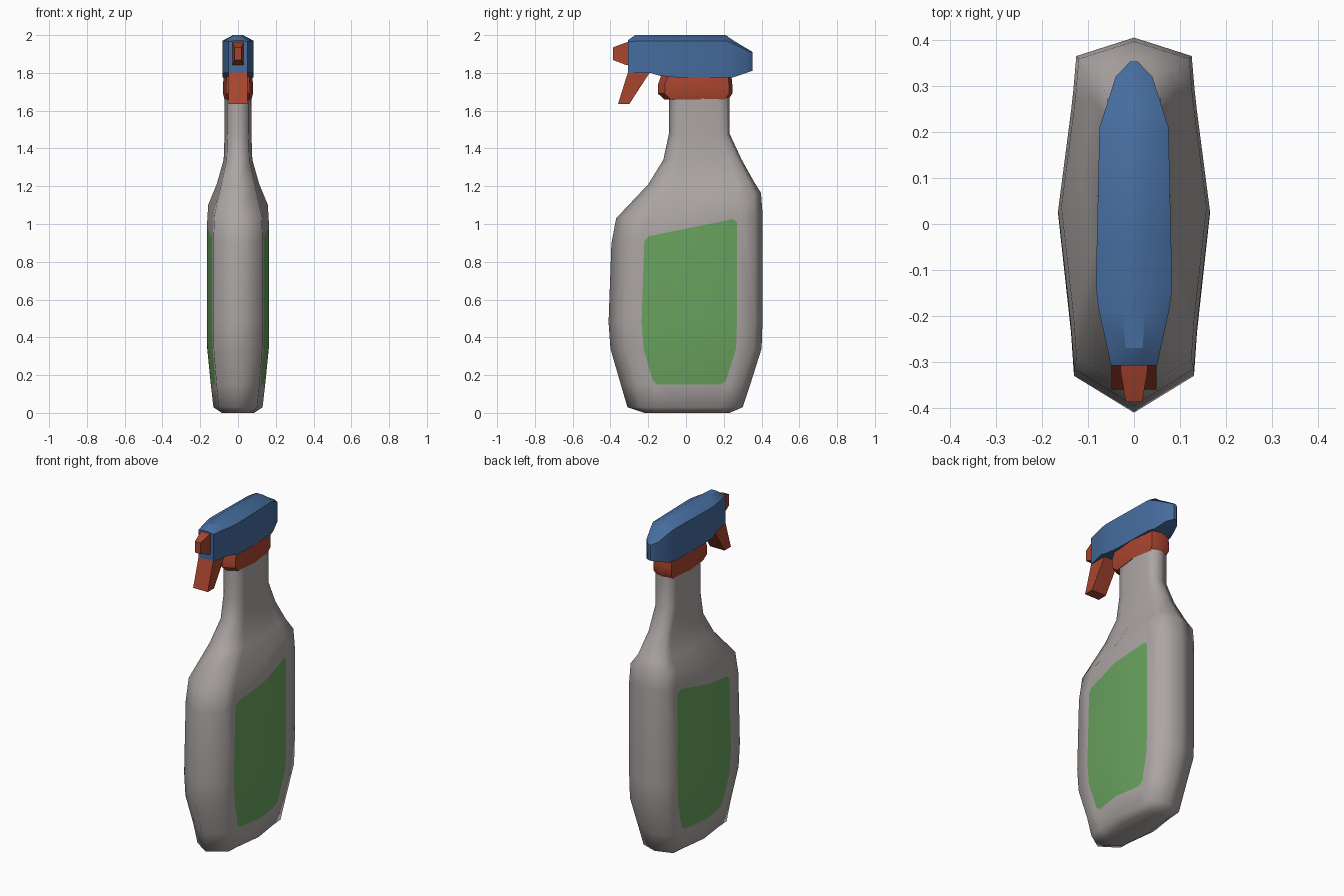
import bpy, bmesh, math

if "Cube" in bpy.data.objects:
    bpy.data.objects.remove(bpy.data.objects["Cube"])


def material(name, rgb):
    m = bpy.data.materials.new(name)
    m.diffuse_color = (*rgb, 1)
    m.use_nodes = True
    m.node_tree.nodes["Principled BSDF"].inputs["Base Color"].default_value = m.diffuse_color
    return m


GREY = material("grey plastic", (0.41, 0.38, 0.37))
GREEN = material("green label", (0.14, 0.36, 0.11))
BLUE = material("blue plastic", (0.06, 0.15, 0.34))
RED = material("red plastic", (0.40, 0.06, 0.028))


def finish(bm, name, mats, angle):
    bmesh.ops.recalc_face_normals(bm, faces=bm.faces[:])
    me = bpy.data.meshes.new(name)
    bm.to_mesh(me)
    bm.free()
    ob = bpy.data.objects.new(name, me)
    bpy.context.collection.objects.link(ob)
    for m in mats:
        me.materials.append(m)
    bpy.ops.object.select_all(action='DESELECT')
    ob.select_set(True)
    bpy.context.view_layer.objects.active = ob
    bpy.ops.object.shade_smooth_by_angle(angle=math.radians(angle))
    return ob


def loft(rings):
    """Skin a list of closed rings and cap both ends."""
    bm = bmesh.new()
    vs = [[bm.verts.new(p) for p in r] for r in rings]
    n = len(rings[0])
    grid = {}
    for i in range(len(vs) - 1):
        for j in range(n):
            k = (j + 1) % n
            grid[i, j] = bm.faces.new((vs[i][j], vs[i][k], vs[i + 1][k], vs[i + 1][j]))
    bm.faces.new(vs[0])
    bm.faces.new(vs[-1])
    return bm, vs, grid


def bottle_ring(yf, zf, yb, zb, w, s):
    """Flattened twelve-sided section; s scales the corner offsets."""
    length = yb - yf
    half = [(0, yf), (0.79 * w, yf + 0.08 * s), (0.83 * w, yf + 0.175 * s),
            (w, yf + 0.53 * length), (0.81 * w, yb - 0.135 * s),
            (0.76 * w, yb - 0.04 * s), (0, yb)]
    pts = half + [(-x, y) for x, y in half[5:0:-1]]
    return [(x, y, zf + (zb - zf) * (y - yf) / length) for x, y in pts]


# Bottle body: front y, front z, back y, back z, half width, corner scale
body = [(-0.22, 0.0, 0.23, 0.0, 0.085, 0.6),
        (-0.31, 0.03, 0.30, 0.03, 0.13, 0.85),
        (-0.345, 0.15, 0.34, 0.15, 0.144, 1),
        (-0.40, 0.34, 0.40, 0.34, 0.163, 1),
        (-0.41, 0.48, 0.405, 0.48, 0.165, 1),
        (-0.395, 0.895, 0.405, 1.058, 0.165, 1),
        (-0.37, 1.03, 0.397, 1.165, 0.158, 0.95),
        (-0.20, 1.21, 0.365, 1.215, 0.112, 0.7),
        (-0.12, 1.34, 0.295, 1.34, 0.076, 0.5),
        (-0.09, 1.48, 0.23, 1.48, 0.071, 0.4),
        (-0.09, 1.68, 0.23, 1.68, 0.071, 0.4)]
bm, vs, grid = loft([bottle_ring(*r) for r in body])
# Green label on both flanks, with clipped corners
for (i, j), f in grid.items():
    if 2 <= i <= 4 and j in (2, 3, 8, 9):
        f.material_index = 1
corners = [vs[i][j] for i in (2, 5) for j in (2, 4, 8, 10)]
cut = bmesh.ops.bevel(bm, geom=corners, offset=0.022, segments=1, affect='VERTICES')
for f in cut['faces']:
    f.material_index = 0
finish(bm, "bottle", [GREY, GREEN], 75)

# Collar between neck and head
collar = [(-0.115, 1.66, 0.225, 1.66, 0.072, 0.42),
          (-0.148, 1.69, 0.245, 1.69, 0.079, 0.45),
          (-0.148, 1.74, 0.245, 1.74, 0.079, 0.45),
          (-0.13, 1.79, 0.24, 1.79, 0.076, 0.45)]
finish(loft([bottle_ring(*r) for r in collar])[0], "collar", [RED], 40)

# Spray head: y, half width, bottom, shoulder, top
head = [(-0.308, 0.05, 1.80, 1.965, 1.972),
        (-0.27, 0.058, 1.80, 1.968, 2.0),
        (-0.19, 0.076, 1.80, 1.97, 2.0),
        (-0.14, 0.083, 1.785, 1.97, 2.0),
        (-0.05, 0.081, 1.776, 1.97, 2.0),
        (0.21, 0.075, 1.776, 1.97, 2.0),
        (0.25, 0.062, 1.776, 1.955, 1.972),
        (0.32, 0.04, 1.80, 1.92, 1.93),
        (0.353, 0.008, 1.812, 1.905, 1.91)]
rings = [[(w, y, b), (w, y, s), (0.32 * w, y, t), (-0.32 * w, y, t), (-w, y, s), (-w, y, b)]
         for y, w, b, s, t in head]
finish(loft(rings)[0], "spray_head", [BLUE], 30)


def rect_y(y, w, z0, z1):
    return [(-w, y, z0), (w, y, z0), (w, y, z1), (-w, y, z1)]


# Tapered nozzle
finish(loft([rect_y(-0.30, 0.03, 1.84, 1.965), rect_y(-0.32, 0.029, 1.843, 1.96),
             rect_y(-0.387, 0.018, 1.868, 1.935)])[0], "nozzle", [RED], 20)

# Trigger: slanted side profile extruded across x
profile = [(-0.307, 1.805), (-0.19, 1.805), (-0.30, 1.635), (-0.36, 1.635)]
finish(loft([[(x, y, z) for y, z in profile] for x in (-0.049, 0.049)])[0],
       "trigger", [RED], 20)
